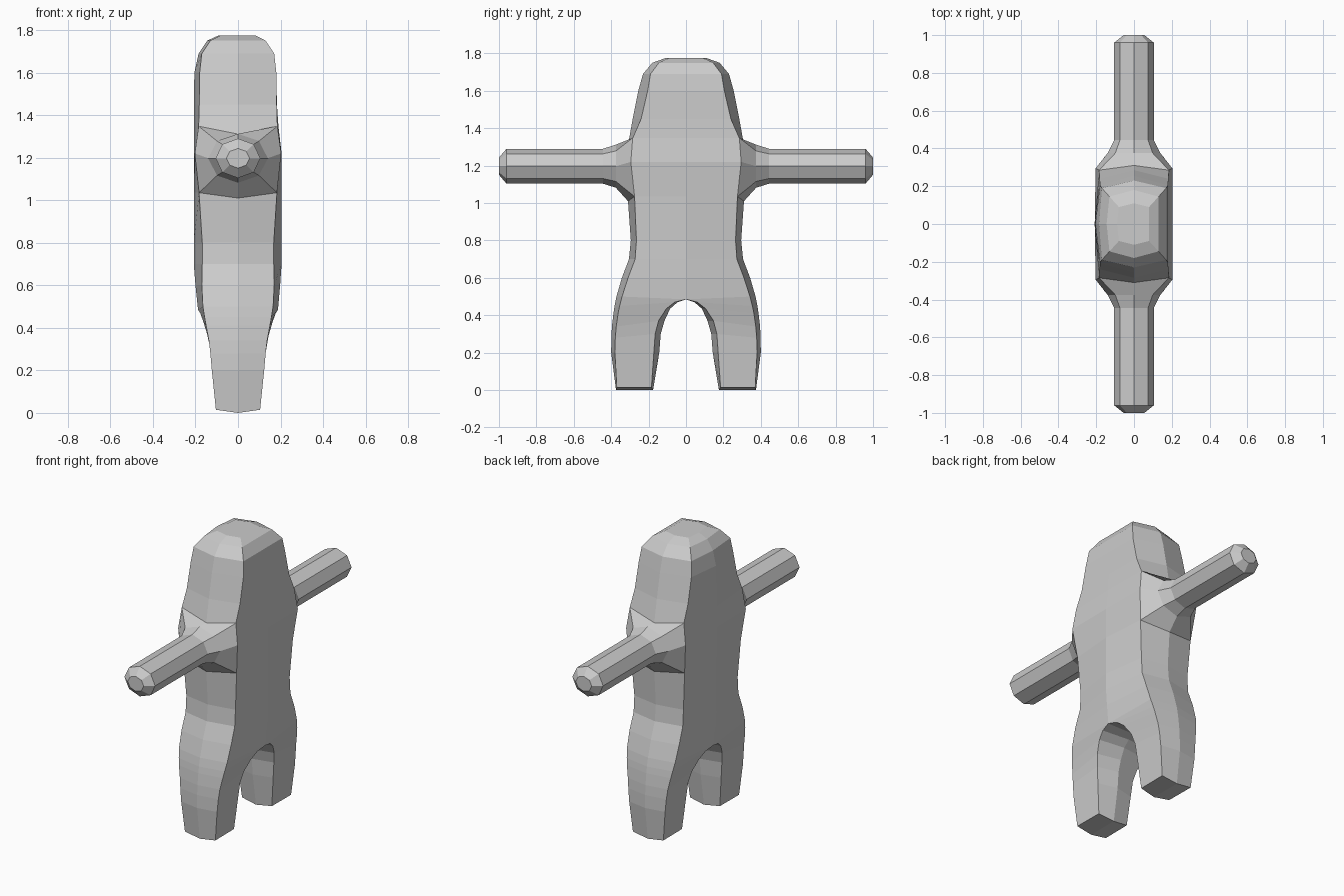
import bpy, bmesh, math

grey = bpy.data.materials.new("grey")
grey.diffuse_color = (0.6, 0.6, 0.6, 1)

# Torso and head: z, corner x, corner y, ridge y, ridge z shift, +x middle, -x middle
TORSO = [
    (1.775, 0.08, 0.09, 0.11, 0.00, 0.08, 0.09),
    (1.75, 0.13, 0.145, 0.18, 0.00, 0.13, 0.145),
    (1.69, 0.17, 0.19, 0.23, 0.00, 0.17, 0.185),
    (1.60, 0.18, 0.205, 0.255, 0.00, 0.18, 0.205),
    (1.45, 0.182, 0.24, 0.285, 0.00, 0.183, 0.208),
    (1.348, 0.185, 0.285, 0.31, -0.037, 0.19, 0.208),   # shoulder top
    (1.22, 0.203, 0.295, 0.30, 0.00, 0.205, 0.208),     # shoulder middle
    (1.035, 0.183, 0.275, 0.31, -0.025, 0.205, 0.208),  # shoulder bottom
    (0.80, 0.168, 0.265, 0.295, 0.00, 0.205, 0.208),
    (0.70, 0.168, 0.272, 0.305, 0.00, 0.205, 0.208),
    (0.60, 0.17, 0.31, 0.343, 0.00, 0.198, 0.20),
]
# Legs: outer z, inner z, outer x, inner x, outer y, outer ridge y, inner y, inner ridge y
LEGS = [
    (0.50, 0.485, 0.165, 0.188, 0.342, 0.372, 0.00, 0.00),
    (0.45, 0.47, 0.157, 0.178, 0.355, 0.382, 0.06, 0.045),
    (0.41, 0.435, 0.15, 0.165, 0.363, 0.388, 0.105, 0.085),
    (0.34, 0.37, 0.137, 0.145, 0.373, 0.396, 0.147, 0.115),
    (0.28, 0.30, 0.13, 0.13, 0.378, 0.399, 0.165, 0.135),
    (0.20, 0.20, 0.123, 0.12, 0.38, 0.40, 0.172, 0.143),
    (0.015, 0.015, 0.104, 0.102, 0.37, 0.374, 0.185, 0.176),
]
# Arm rings: y, radius across, radius up
ARM = [(0.375, 0.14, 0.115), (0.445, 0.105, 0.093),
       (0.96, 0.105, 0.093), (1.0, 0.055, 0.046)]
ARM_Z = 1.197
TOP, MID, LOW = 5, 6, 7

bm = bmesh.new()


def ring(points):
    return [bm.verts.new(p) for p in points]


def bridge(a, b, skip=()):
    n = len(a)
    for i in range(n):
        if i not in skip:
            bm.faces.new((a[i], a[(i + 1) % n], b[(i + 1) % n], b[i]))


# Half body: six-point rings, from the crown down to the foot
rings = []
for z, x, y, ry, dz, mp, mn in TORSO:
    rings.append(ring([(x, y, z), (0, ry, z + dz), (-x, y, z),
                       (-mn, 0, z), (0, 0, z), (mp, 0, z)]))
for oz, iz, ox, ix, oy, ory, iy, iry in LEGS:
    foot = 0.015 if oz < 0.1 else 0
    rings.append(ring([(ox, oy, oz), (0, ory, oz - foot), (-ox, oy, oz),
                       (-ix, iy, iz), (0, iry, iz - foot), (ix, iy, iz)]))
for i in range(len(rings) - 1):
    skip = set()
    if i < len(TORSO):
        skip |= {3, 4}              # open along the mirror plane
    if i in (TOP, MID):
        skip |= {0, 1}              # opening for the arm
    bridge(rings[i], rings[i + 1], skip)
bm.faces.new(rings[0])
foot = rings[-1]
bm.faces.new((foot[0], foot[1], foot[4], foot[5]))
bm.faces.new((foot[1], foot[2], foot[3], foot[4]))

# Shoulder and arm, grown out of the opening
t, m, l = rings[TOP], rings[MID], rings[LOW]
last = [m[0], t[0], t[1], t[2], m[2], l[2], l[1], l[0]]
for y, rx, rz in ARM:
    new = ring([(rx * math.cos(k * math.pi / 4), y,
                 ARM_Z + rz * math.sin(k * math.pi / 4)) for k in range(8)])
    bridge(last, new)
    last = new
bm.faces.new(last)

# Mirror to the other side and weld the middle
bmesh.ops.delete(bm, geom=[v for v in bm.verts if not v.link_faces], context='VERTS')
bmesh.ops.mirror(bm, geom=bm.verts[:] + bm.edges[:] + bm.faces[:],
                 axis='Y', merge_dist=0.0005)
bmesh.ops.remove_doubles(bm, verts=bm.verts[:], dist=0.0005)
bmesh.ops.recalc_face_normals(bm, faces=bm.faces[:])

mesh = bpy.data.meshes.new("figure_body")
bm.to_mesh(mesh)
bm.free()
mesh.materials.append(grey)
body = bpy.data.objects.new("figure_body", mesh)
bpy.context.collection.objects.link(body)
